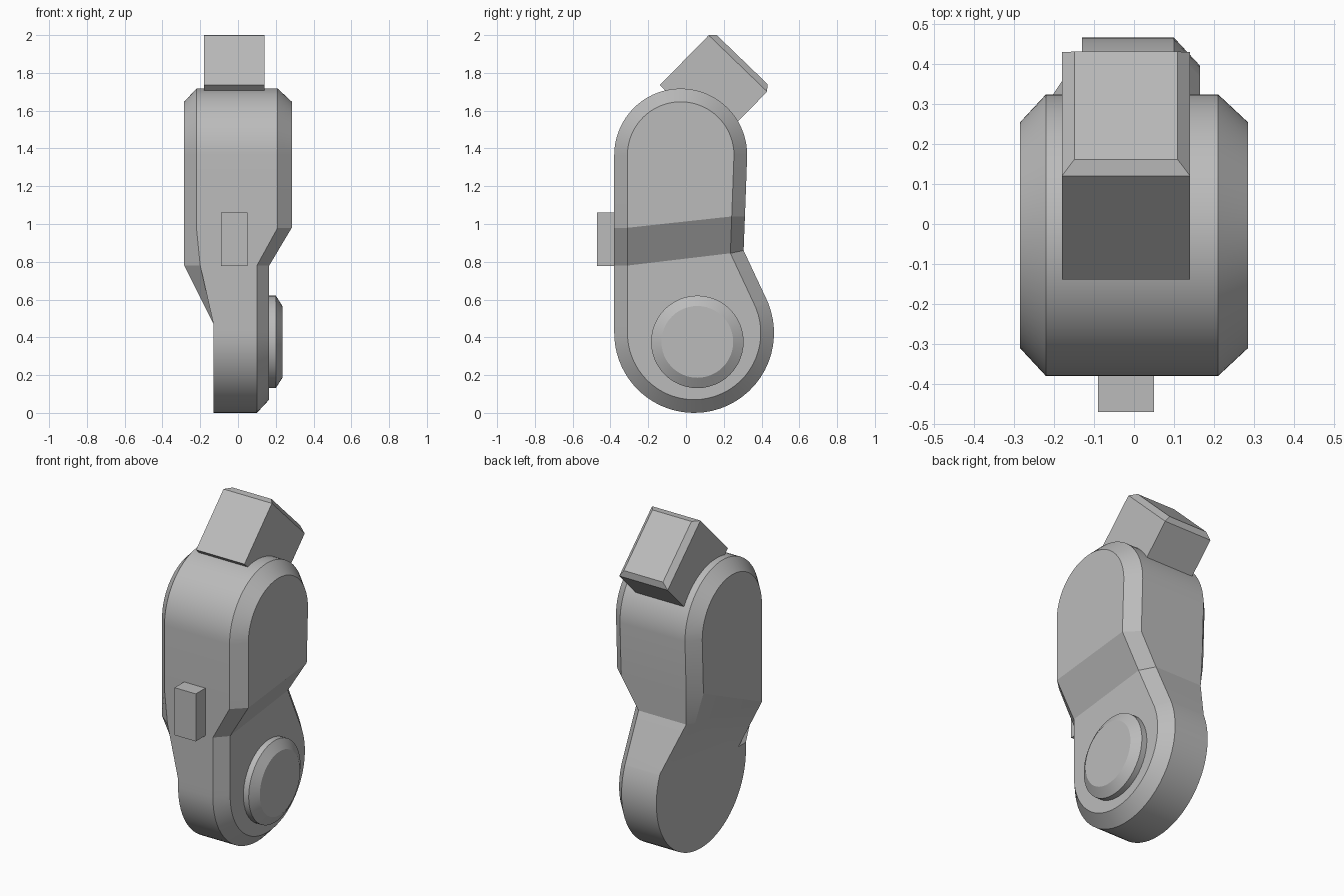
import bpy, bmesh
from math import cos, sin, radians

if "Cube" in bpy.data.objects:
    bpy.data.objects.remove(bpy.data.objects["Cube"])

grey = bpy.data.materials.new("plain_grey")
grey.use_nodes = True
colour = (0.5, 0.5, 0.5, 1)
grey.diffuse_color = colour
grey.node_tree.nodes["Principled BSDF"].inputs["Base Color"].default_value = colour


def loft(name, rings, cap=False, smooth=False):
    """Skin a series of equal closed rings, splitting quads along one diagonal."""
    bm = bmesh.new()
    rows = [[bm.verts.new(p) for p in ring] for ring in rings]
    n = len(rows[0])
    for low, high in zip(rows, rows[1:]):
        for i in range(n):
            j = (i + 1) % n
            quad = (low[i], low[j], high[j], high[i])
            if n == 8 and i == 5:      # folded side needs a fixed diagonal
                bm.faces.new((quad[0], quad[1], quad[3]))
                bm.faces.new((quad[1], quad[2], quad[3]))
            else:
                bm.faces.new(quad)
    if cap:
        bm.faces.new(rows[0])
        bm.faces.new(rows[-1])
    bmesh.ops.remove_doubles(bm, verts=bm.verts, dist=0.0005)
    bmesh.ops.dissolve_degenerate(bm, edges=bm.edges, dist=0.0005)
    bmesh.ops.recalc_face_normals(bm, faces=bm.faces)
    mesh = bpy.data.meshes.new(name)
    bm.to_mesh(mesh)
    bm.free()
    mesh.materials.append(grey)
    obj = bpy.data.objects.new(name, mesh)
    bpy.context.collection.objects.link(obj)
    if smooth:
        bpy.ops.object.select_all(action="DESELECT")
        obj.select_set(True)
        bpy.context.view_layer.objects.active = obj
        bpy.ops.object.shade_smooth_by_angle(angle=radians(18))
    return obj


# Body: each row joins a front outline point to a back one
SEG, INSET = 18, 0.07


def on_arc(cy, cz, r, deg):
    a = radians(deg)
    return (cy + r * cos(a), cz + r * sin(a))


def body_row(front, front_in, back, back_in, right, left_front, left_back):
    (rim, face), (lf_rim, lf_face), (lb_rim, lb_face) = right, left_front, left_back
    return [(rim, *front), (face, *front_in), (face, *back_in), (rim, *back),
            (lb_rim, *back), (lb_face, *back_in), (lf_face, *front_in), (lf_rim, *front)]


thin_r, thick_r = (0.10, 0.165), (0.21, 0.285)
thin_l, thick_l = (-0.13, -0.13), (-0.22, -0.285)
rows = []

# Rounded foot
for i in range(SEG + 1):
    t = i / SEG
    pts = [on_arc(0.043, 0.423, r, -90 + d * t)
           for d in (-90, 112) for r in (0.423, 0.423 - INSET)]
    rows.append(body_row(*pts, thin_r, thin_l, thin_l))


def straight_row(zf, back, back_in, *widths):
    rows.append(body_row((-0.38, zf), (-0.38 + INSET, zf), back, back_in, *widths))


# Waist where the body widens
straight_row(0.47, on_arc(0.043, 0.423, 0.423, 23), on_arc(0.043, 0.423, 0.353, 23),
             thin_r, thin_l, thin_l)
straight_row(0.78, (0.305, 0.86), (0.235, 0.845), thin_r, (-0.20, -0.285), (-0.215, -0.225))
straight_row(0.98, (0.312, 1.04), (0.242, 1.04), thick_r, thick_l, thick_l)

# Rounded head
for i in range(SEG + 1):
    t = i / SEG
    pts = [on_arc(-0.028, 1.365, r, s + d * t)
           for s, d in ((180, -90), (0, 90)) for r in (0.352, 0.352 - INSET)]
    rows.append(body_row(*pts, thick_r, thick_l, thick_l))
loft("body", rows, smooth=True)

# Round hub on the lower side
hub = [[(x, *on_arc(0.06, 0.376, r, 360 * k / 48)) for k in range(48)]
       for x, r in ((0.14, 0.245), (0.20, 0.245), (0.235, 0.19))]
loft("hub_disc", hub, cap=True, smooth=True)


def rectangle(cx, cy, cz, hx, hv, vy, vz):
    return [(cx + sx * hx, cy + sv * hv * vy, cz + sv * hv * vz)
            for sx, sv in ((-1, -1), (1, -1), (1, 1), (-1, 1))]


# Small tab on the front
loft("front_tab", [rectangle(-0.02, y, 0.92, 0.07, 0.142, 0, 1) for y in (-0.47, -0.35)], cap=True)

# Tilted block with a chamfered end
block = [rectangle(-0.02, 0.275 + 0.7 * d, 1.85 + 0.714 * d, hx, hv, 0.72, -0.694)
         for d, hx, hv in ((-0.37, 0.16, 0.215), (0, 0.16, 0.215), (0.03, 0.129, 0.187))]
loft("top_block", block, cap=True)
